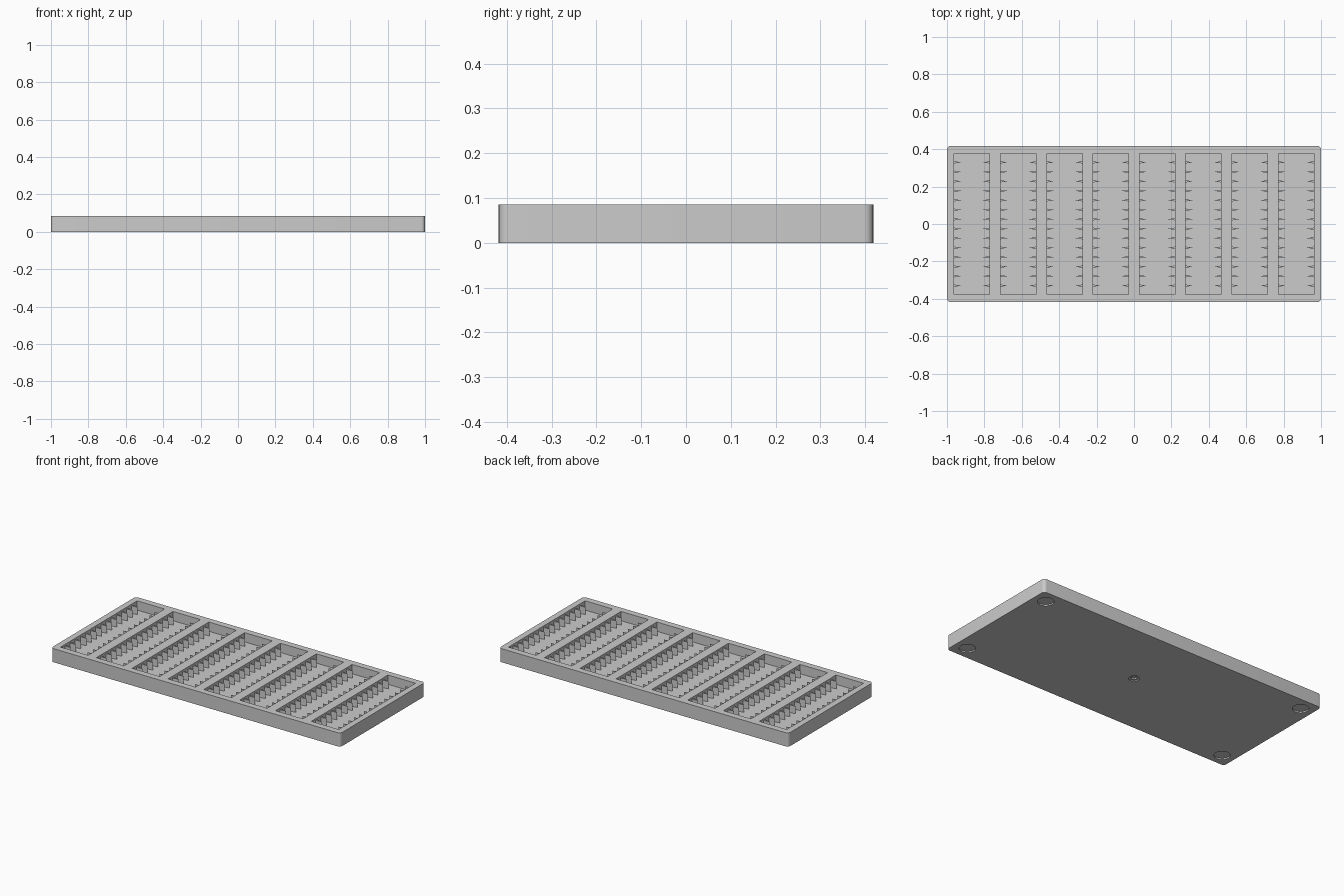
import bpy, bmesh, math

cube = bpy.data.objects.get("Cube")
if cube:
    bpy.data.objects.remove(cube, do_unlink=True)

LENGTH, WIDTH, HEIGHT = 2.0, 0.836, 0.085
FLOOR = 0.027
BAYS, BAY_PITCH, BAY_W, BAY_L = 8, 0.2475, 0.19, 0.756
RIBS, RIB_PITCH, RIB_DEPTH, RIB_THICK, RIB_TOP = 14, 0.0507, 0.037, 0.012, 0.074

grey = bpy.data.materials.new("plain grey")
grey.use_nodes = True
colour = (0.6, 0.6, 0.6, 1)
grey.diffuse_color = colour
grey.node_tree.nodes["Principled BSDF"].inputs["Base Color"].default_value = colour


def make_object(name, bm):
    bmesh.ops.recalc_face_normals(bm, faces=bm.faces)
    mesh = bpy.data.meshes.new(name)
    bm.to_mesh(mesh)
    bm.free()
    mesh.materials.append(grey)
    obj = bpy.data.objects.new(name, mesh)
    bpy.context.collection.objects.link(obj)
    return obj


def add_prism(bm, outline, z0, z1):
    low = [bm.verts.new((x, y, z0)) for x, y in outline]
    high = [bm.verts.new((x, y, z1)) for x, y in outline]
    bm.faces.new(low[::-1])
    bm.faces.new(high)
    n = len(outline)
    for i in range(n):
        j = (i + 1) % n
        bm.faces.new((low[i], low[j], high[j], high[i]))


def rectangle(cx, cy, w, d):
    return [(cx + sx * w / 2, cy + sy * d / 2)
            for sx, sy in ((-1, -1), (1, -1), (1, 1), (-1, 1))]


def circle(cx, cy, r, n=32):
    return [(cx + r * math.cos(math.tau * i / n), cy + r * math.sin(math.tau * i / n))
            for i in range(n)]


def rounded_rectangle(w, d, r, steps=6):
    points = []
    for q, (sx, sy) in enumerate(((1, 1), (-1, 1), (-1, -1), (1, -1))):
        for i in range(steps + 1):
            a = (q + i / steps) * math.pi / 2
            points.append((sx * (w / 2 - r) + r * math.cos(a),
                           sy * (d / 2 - r) + r * math.sin(a)))
    return points


bay_centres = [(i - (BAYS - 1) / 2) * BAY_PITCH for i in range(BAYS)]

# Solid tray block with rounded upright corners
bm = bmesh.new()
add_prism(bm, rounded_rectangle(LENGTH, WIDTH, 0.02), 0, HEIGHT)
tray = make_object("tray_body", bm)

# Cutters: open bays on top, foot recesses and a stepped centre hole underneath
bm = bmesh.new()
for x in bay_centres:
    add_prism(bm, rectangle(x, 0, BAY_W, BAY_L), FLOOR, HEIGHT + 0.05)
for sx in (-1, 1):
    for sy in (-1, 1):
        add_prism(bm, circle(sx * 0.92, sy * 0.338, 0.046), -0.05, 0.008)
add_prism(bm, circle(0, 0, 0.03), -0.05, 0.006)
cutter = make_object("recess_cutter", bm)
bm = bmesh.new()
add_prism(bm, circle(0, 0, 0.016), -0.05, 0.014)
hole_cutter = make_object("centre_hole_cutter", bm)

for tool in (cutter, hole_cutter):
    tool.hide_render = True
    mod = tray.modifiers.new("recesses", "BOOLEAN")
    mod.operation = "DIFFERENCE"
    mod.solver = "EXACT"
    mod.object = tool
    bpy.context.view_layer.objects.active = tray
    bpy.ops.object.modifier_apply(modifier=mod.name)
    bpy.data.objects.remove(tool, do_unlink=True)

# Pointed divider ribs along both long walls of every bay
for n, x in enumerate(bay_centres, 1):
    bm = bmesh.new()
    for side in (-1, 1):
        wall = x + side * BAY_W / 2
        for i in range(RIBS):
            y = (i - (RIBS - 1) / 2) * RIB_PITCH
            add_prism(bm, [(wall, y - RIB_THICK / 2), (wall, y + RIB_THICK / 2),
                           (wall - side * RIB_DEPTH, y)], FLOOR, RIB_TOP)
    make_object(f"divider_ribs_{n}", bm)

# Smooth the rounded corners, keep the hard edges
bpy.ops.object.select_all(action="DESELECT")
tray.select_set(True)
bpy.context.view_layer.objects.active = tray
bpy.ops.object.shade_smooth_by_angle(angle=math.radians(30))
